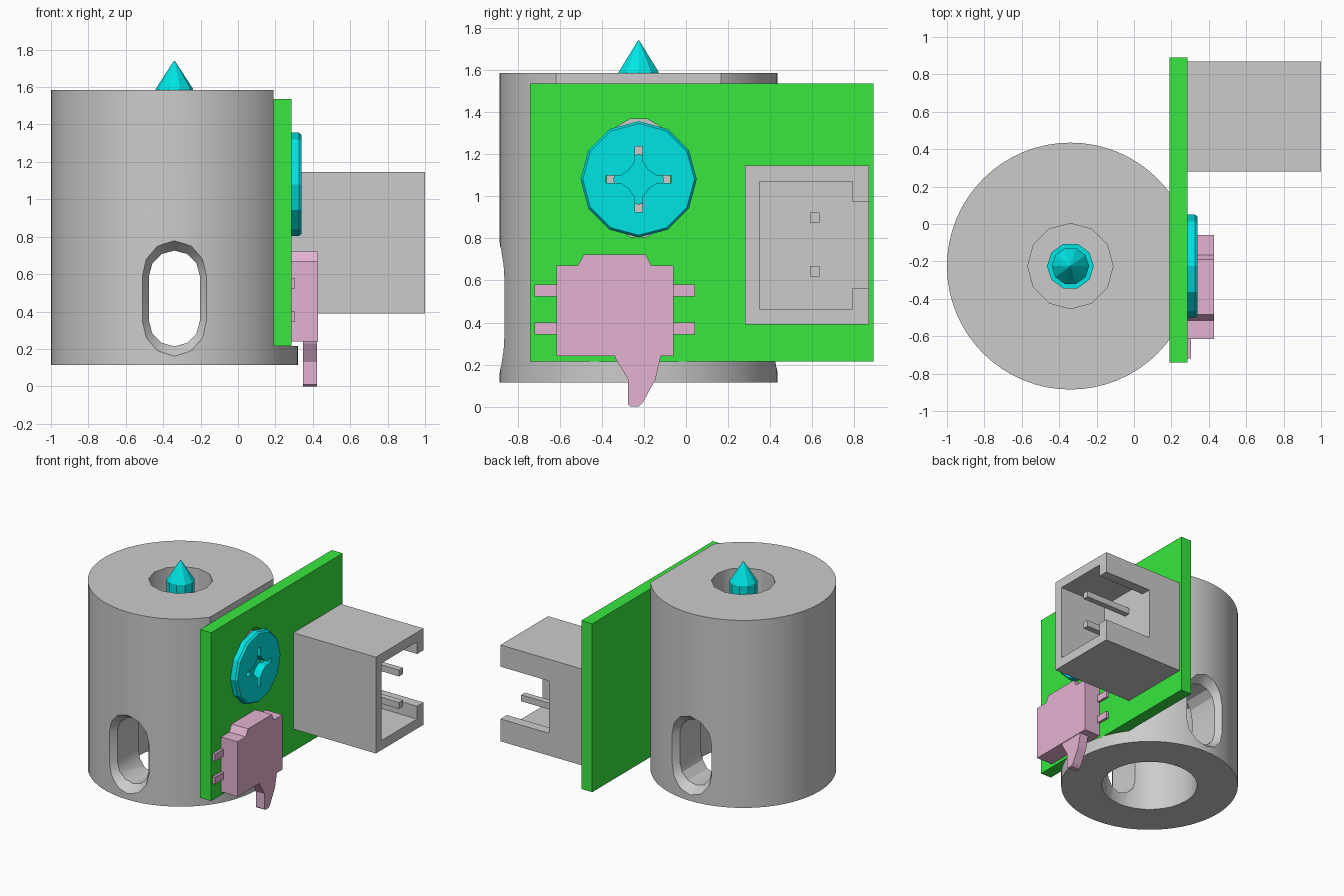
import bpy, bmesh
from math import cos, sin, pi, sqrt

if "Cube" in bpy.data.objects:
    bpy.data.objects.remove(bpy.data.objects["Cube"])

CX, CY = -0.34, -0.225   # axis of the housing
SZ = 1.08                # screw height


def material(name, rgb):
    m = bpy.data.materials.new(name)
    m.diffuse_color = (*rgb, 1)
    m.use_nodes = True
    m.node_tree.nodes["Principled BSDF"].inputs["Base Color"].default_value = m.diffuse_color
    return m


CYAN = material("cyan", (0.0, 0.78, 0.78))
GREEN = material("green", (0.04, 0.8, 0.05))
PINK = material("pink", (0.78, 0.45, 0.65))


def loft(name, loops, mat=None):
    """Closed solid through matching loops of 3D points."""
    bm = bmesh.new()
    rings = [[bm.verts.new(p) for p in lp] for lp in loops]
    n = len(rings[0])
    for a, b in zip(rings, rings[1:]):
        for i in range(n):
            j = (i + 1) % n
            bm.faces.new((a[i], a[j], b[j], b[i]))
    bm.faces.new(rings[0])
    bm.faces.new(rings[-1])
    bmesh.ops.recalc_face_normals(bm, faces=bm.faces)
    me = bpy.data.meshes.new(name)
    bm.to_mesh(me)
    bm.free()
    ob = bpy.data.objects.new(name, me)
    bpy.context.collection.objects.link(ob)
    if mat:
        me.materials.append(mat)
    return ob


def box(name, x0, x1, y0, y1, z0, z1, mat=None):
    return loft(name, [[(x0, y0, z), (x1, y0, z), (x1, y1, z), (x0, y1, z)] for z in (z0, z1)], mat)


def lathe_z(name, steps, n, mat=None):
    """Round solid on the housing axis; steps are (z, radius)."""
    return loft(name, [[(CX + r * cos(2 * pi * i / n), CY + r * sin(2 * pi * i / n), z)
                        for i in range(n)] for z, r in steps], mat)


def plate(name, yz, x0, x1, mat=None):
    """Outline in y, z extruded along x."""
    return loft(name, [[(x, y, z) for y, z in yz] for x in (x0, x1)], mat)


def stadium(r, half, c, cz, seg=6, start=0.0):
    """Upright slot outline."""
    pts = []
    for k, s in ((0, 1), (pi, -1)):
        pts += [(c + r * cos(k + pi * i / seg), cz + s * half + r * sin(k + pi * i / seg))
                for i in range(seg + 1)]
    return pts


def cut(ob, cutter):
    m = ob.modifiers.new("cut", 'BOOLEAN')
    m.operation, m.solver, m.object = 'DIFFERENCE', 'EXACT', cutter
    bpy.context.view_layer.objects.active = ob
    bpy.ops.object.modifier_apply(modifier=m.name)
    bpy.data.objects.remove(cutter)


# Housing: round body with a flat, lower lip, bores and cross slots
housing = lathe_z("housing", [(0.115, 0.66), (1.585, 0.66)], 64)
cut(housing, box("flat_cutter", 0.19, 0.6, -1.2, 0.8, 0.215, 1.8))
cut(housing, lathe_z("bore_cutter", [(0.0, 0.356), (0.9, 0.356)], 32))
cut(housing, lathe_z("pocket_cutter", [(1.0, 0.228), (1.8, 0.228)], 12))
slot = []
for dy, grow in ((-0.75, 0.12), (-0.59, 0), (0.59, 0), (0.75, 0.12)):
    slot.append([(x, CY + dy, z) for x, z in stadium(0.136 + grow, 0.12, CX, 0.47)])
cut(housing, loft("slot_cutter", slot))
bpy.ops.object.select_all(action='DESELECT')
housing.select_set(True)
bpy.context.view_layer.objects.active = housing
bpy.ops.object.shade_smooth_by_angle(angle=pi / 6)

# Pointed contact pin
lathe_z("contact_pin", [(0.95, 0.125), (1.2, 0.125), (1.2, 0.1), (1.59, 0.1), (1.74, 0.003)], 10, CYAN)

# Circuit board with mounting slot
board = box("circuit_board", 0.19, 0.285, -0.74, 0.89, 0.215, 1.535, GREEN)
a = [pi / 12 + pi / 6 * i for i in range(12)]
hole = [(CY + 0.155 * cos(t), SZ + (0.135 if sin(t) > 0 else -0.12) + 0.158 * sin(t)) for t in a]
cut(board, plate("hole_cutter", hole, 0.1, 0.4))

# Mounting screw with cross recess
screw = loft("mounting_screw",
             [[(x, CY + r * cos(pi * i / 6), SZ + r * sin(pi * i / 6)) for i in range(12)]
              for x, r in ((-0.1, 0.12), (0.285, 0.12), (0.285, 0.276), (0.325, 0.276), (0.34, 0.265))], CYAN)
w, arm = 0.0175, 0.155
quarter = [(w, arm), (w, 0.085), (0.045, 0.045), (0.085, w), (arm, w)]
cross = []
for k in range(4):
    c, s = cos(-pi / 2 * k), sin(-pi / 2 * k)
    cross += [(CY + c * y - s * z, SZ + s * y + c * z) for y, z in quarter]
cut(screw, plate("recess_cutter", cross, 0.275, 0.4))

# Connector shell, open at the end and notched on one side, with two pins
shell = box("connector_shell", 0.285, 1.0, 0.28, 0.87, 0.39, 1.145)
cut(shell, box("cavity_cutter", 0.58, 1.2, 0.35, 0.79, 0.465, 1.07))
cut(shell, box("notch_cutter", 0.58, 1.2, 0.7, 1.0, 0.565, 0.975))
for i, z in enumerate((0.643, 0.897)):
    box(f"connector_pin_{i + 1}", 0.55, 0.985, 0.588, 0.635, z - 0.025, z + 0.025)

# Switch body, legs and lever
plate("switch_body", [(-0.615, 0.24), (-0.06, 0.24), (-0.06, 0.67), (-0.165, 0.67), (-0.19, 0.722),
                      (-0.485, 0.722), (-0.515, 0.67), (-0.615, 0.67)], 0.285, 0.427, PINK)
for i, z in enumerate((0.372, 0.552)):
    for side, y0, y1 in (("left", -0.72, -0.61), ("right", -0.065, 0.042)):
        box(f"switch_leg_{side}_{i + 1}", 0.285, 0.305, y0, y1, z - 0.028, z + 0.028, PINK)
plate("switch_lever", [(-0.34, 0.25), (-0.335, 0.23), (-0.275, 0.13), (-0.275, 0.01), (-0.262, 0.0),
                       (-0.225, 0.0), (-0.205, 0.02), (-0.145, 0.13), (-0.12, 0.24), (-0.12, 0.25)],
      0.347, 0.422, PINK)
